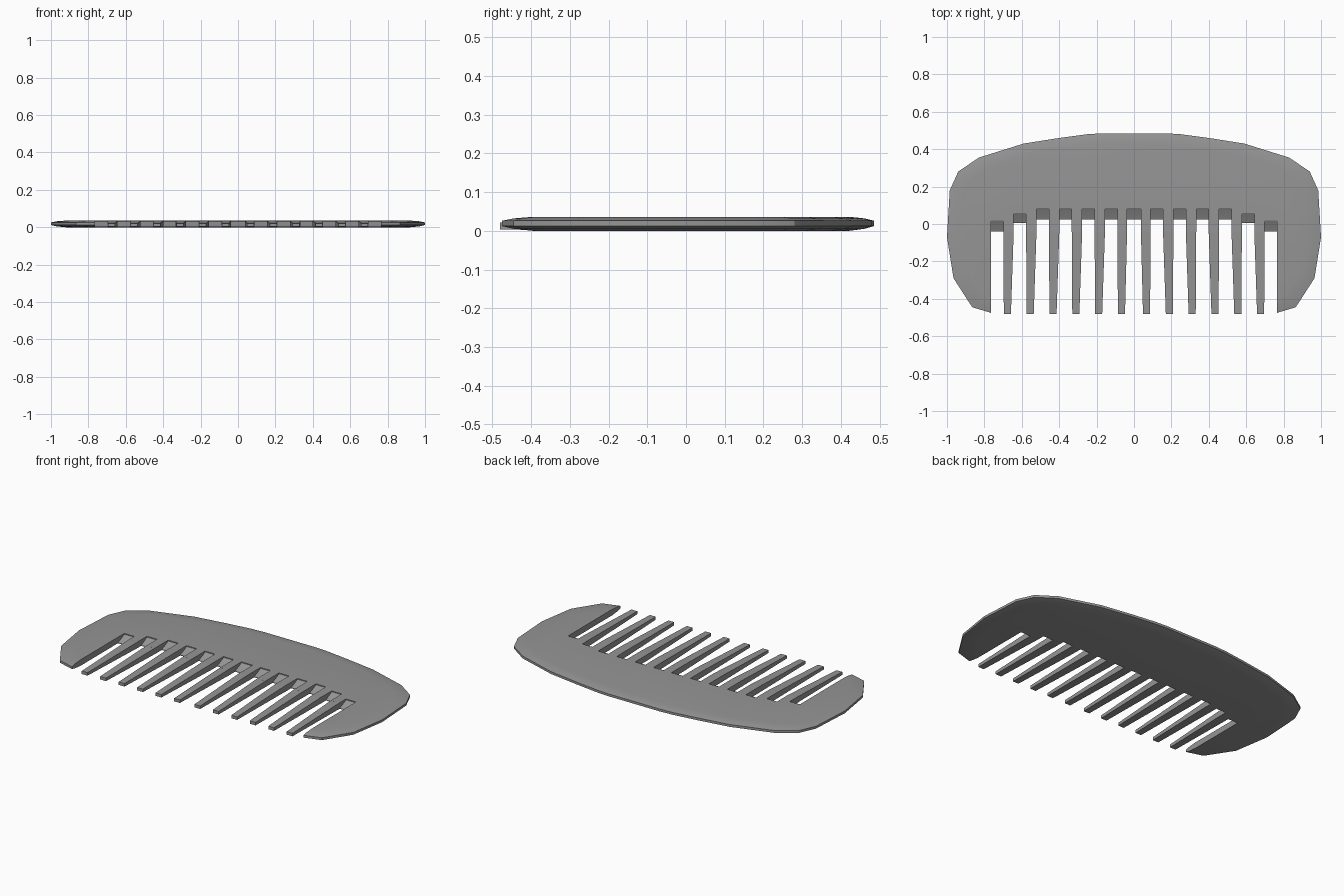
import bpy, bmesh, math

if "Cube" in bpy.data.objects:
    bpy.data.objects.remove(bpy.data.objects["Cube"])

# Dark grey shared by all parts
grey = bpy.data.materials.new("dark_grey")
grey.diffuse_color = (0.3, 0.3, 0.3, 1)
grey.use_nodes = True
grey.node_tree.nodes["Principled BSDF"].inputs["Base Color"].default_value = grey.diffuse_color


def make_object(name, bm):
    bmesh.ops.recalc_face_normals(bm, faces=bm.faces)
    mesh = bpy.data.meshes.new(name)
    bm.to_mesh(mesh)
    bm.free()
    mesh.materials.append(grey)
    obj = bpy.data.objects.new(name, mesh)
    bpy.context.collection.objects.link(obj)
    return obj


def loft(bm, rings):
    """Skin a stack of equal-length vertex rings and cap both ends."""
    loops = [[bm.verts.new(p) for p in ring] for ring in rings]
    n = len(loops[0])
    for a, b in zip(loops, loops[1:]):
        for i in range(n):
            bm.faces.new((a[i], a[(i + 1) % n], b[(i + 1) % n], b[i]))
    bm.faces.new(loops[0][::-1])
    bm.faces.new(loops[-1])


def cut(obj, cutter):
    cutter.hide_render = True
    mod = obj.modifiers.new("cut", 'BOOLEAN')
    mod.operation = 'DIFFERENCE'
    mod.solver = 'EXACT'
    mod.object = cutter
    bpy.context.view_layer.objects.active = obj
    bpy.ops.object.modifier_apply(modifier=mod.name)
    bpy.data.objects.remove(cutter)


def shade(obj, angle):
    bpy.ops.object.select_all(action='DESELECT')
    obj.select_set(True)
    bpy.context.view_layer.objects.active = obj
    bpy.ops.object.shade_smooth_by_angle(angle=math.radians(angle))


# Comb plate: faceted outline with a thinned rim
half = [(0.17, 0.485), (0.25, 0.48), (0.4, 0.46), (0.59, 0.43), (0.83, 0.355),
        (0.94, 0.28), (0.985, 0.18), (1.0, -0.07), (0.965, -0.29),
        (0.865, -0.445), (0.765, -0.475)]
outline = half + [(-x, y) for x, y in reversed(half)]
layers = [(0.92, 0.87, 0.0), (0.97, 0.95, 0.005), (1, 1, 0.012),
          (1, 1, 0.026), (0.97, 0.95, 0.032), (0.92, 0.87, 0.036)]
bm = bmesh.new()
loft(bm, [[(x * sx, y * sy, z) for x, y in outline] for sx, sy, z in layers])
body = make_object("comb_body", bm)

# Gaps between teeth, each ending in a ramp
bm = bmesh.new()
for i in range(-6, 7):
    top, low = {6: (0.02, -0.04), 5: (0.06, 0.005)}.get(abs(i), (0.085, 0.025))
    profile = [(-0.7, -0.02), (low, -0.02), (low, 0.003), (top - 0.02, 0.02),
               (top, 0.031), (top, 0.06), (-0.7, 0.06)]
    x = i * 0.122
    w = 0.037 if i == 0 else 0.033
    loft(bm, [[(x + s * w, y, z) for y, z in profile] for s in (-1, 1)])
cut(body, make_object("gap_cutter", bm))

# Window that makes room for the tapered teeth
bm = bmesh.new()
loft(bm, [[(-0.765, y, z), (0.765, y, z), (0.765, y, z + 0.1), (-0.765, y, z + 0.1)]
          for y, z in ((-0.7, -0.03), (-0.042, -0.03))])
cut(body, make_object("window_cutter", bm))
shade(body, 30)


# Teeth: tapering in width and thickness
def tooth_ring(x, y, w, z0, z1):
    return [(x - w, y, z0), (x + w, y, z0), (x + w, y, z1), (x - w, y, z1)]


bm = bmesh.new()
for i in range(6):
    root_x, root_w = (0.063, 0.026) if i == 0 else (0.061 + i * 0.122, 0.0278)
    for s in (-1, 1):
        loft(bm, [tooth_ring(s * root_x, -0.041, root_w, 0.0001, 0.0359),
                  tooth_ring(s * (0.067 + i * 0.122), -0.48, 0.019, 0.003, 0.021)])
teeth = make_object("comb_teeth", bm)
shade(teeth, 30)
